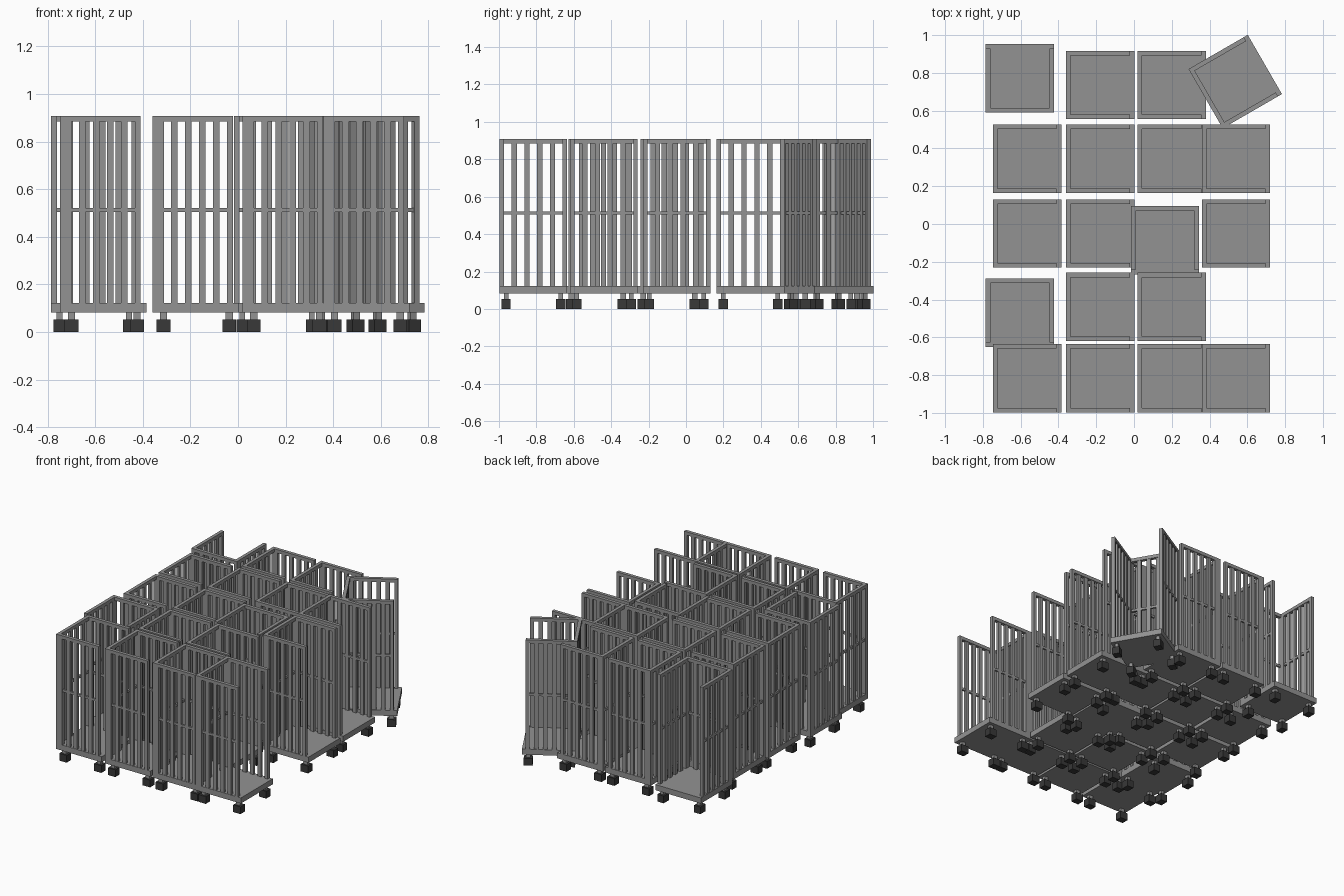
import bpy, bmesh, math
from mathutils import Matrix, Vector

if "Cube" in bpy.data.objects:
    bpy.data.objects.remove(bpy.data.objects["Cube"])

S = 0.362          # platform side
H = S / 2
T = 0.024          # frame thickness
Z0, Z1 = 0.122, 0.908  # cage bottom and top


def box(bm, x0, x1, y0, y1, z0, z1):
    m = Matrix.Translation(((x0 + x1) / 2, (y0 + y1) / 2, (z0 + z1) / 2))
    m = m @ Matrix.Diagonal((x1 - x0, y1 - y0, z1 - z0, 1))
    bmesh.ops.create_cube(bm, size=1, matrix=m)


def material(name, v):
    mat = bpy.data.materials.new(name)
    mat.diffuse_color = (v, v, v, 1)
    mat.use_nodes = True
    mat.node_tree.nodes["Principled BSDF"].inputs["Base Color"].default_value = mat.diffuse_color
    return mat


def finish(bm, name, mat=None):
    me = bpy.data.meshes.new(name)
    bm.to_mesh(me)
    bm.free()
    if mat:
        me.materials.append(mat)
    return me


def panel(bm, length, place):
    """Barred panel running along local x, thickness along y, then placed."""
    p = bmesh.new()
    # end posts and top rail
    box(p, 0, T, 0, T, Z0, Z1)
    box(p, length - T, length, 0, T, Z0, Z1)
    box(p, T, length - T, 0, T, Z1 - 0.024, Z1)
    # middle rail
    box(p, T, length - T, 0.005, T - 0.005, 0.504, 0.521)
    # four upright bars
    pitch = (length - T + 0.004) / 5
    for i in range(4):
        c = length / 2 + (i - 1.5) * pitch
        box(p, c - 0.014, c + 0.014, 0.003, T - 0.003, Z0, Z1 - 0.02)
    bmesh.ops.transform(p, matrix=place, verts=p.verts)
    tmp = finish(p, "panel_tmp")
    bm.from_mesh(tmp)
    bpy.data.meshes.remove(tmp)


metal = material("grey_metal", 0.29)
dark = material("dark_rubber", 0.04)

# platform
bm = bmesh.new()
box(bm, -H, H, -H, H, 0.083, 0.123)
platform = finish(bm, "platform", metal)

# cage: two sides and a back, open towards +x
bm = bmesh.new()
side = S - 2 * T
panel(bm, side, Matrix.Translation((-H + T, -H, 0)))
panel(bm, side, Matrix.Translation((-H + T, H - T, 0)))
panel(bm, S, Matrix.Translation((-H + T, -H, 0)) @ Matrix.Rotation(math.pi / 2, 4, 'Z'))
cage = finish(bm, "cage", metal)

# caster stems and wheel blocks
stems, wheels = bmesh.new(), bmesh.new()
for sx in (-1, 1):
    for sy in (-1, 1):
        x, y = sx * (H - 0.043) + 0.004, sy * (H - 0.035)
        box(stems, x - 0.015, x + 0.015, y - 0.012, y + 0.012, 0.05, 0.084)
        box(wheels, x - 0.029, x + 0.029, y - 0.025, y + 0.025, 0, 0.052)
stem = finish(stems, "caster_stems", metal)
wheel = finish(wheels, "caster_wheels", dark)

# cart positions: regular rows, then the turned ones
C = (-0.566, -0.179, 0.20, 0.54)
rows = ((-0.816, (0, 1, 2, 3)), (-0.439, (1, 2)), (-0.05, (0, 1, 3)),
        (0.345, (0, 1, 2, 3)), (0.736, (1, 2)))
carts = [(C[c], y, 0) for y, cols in rows for c in cols]
carts += [(-0.604, -0.47, -90), (0.164, -0.087, -90),
          (-0.604, 0.772, 90), (0.536, 0.754, 30)]

for i, (x, y, a) in enumerate(carts):
    m = Matrix.Translation(Vector((x, y, 0))) @ Matrix.Rotation(math.radians(a), 4, 'Z')
    for me in (platform, cage, stem, wheel):
        ob = bpy.data.objects.new(f"{me.name}_{i + 1}", me)
        ob.matrix_world = m
        bpy.context.collection.objects.link(ob)
